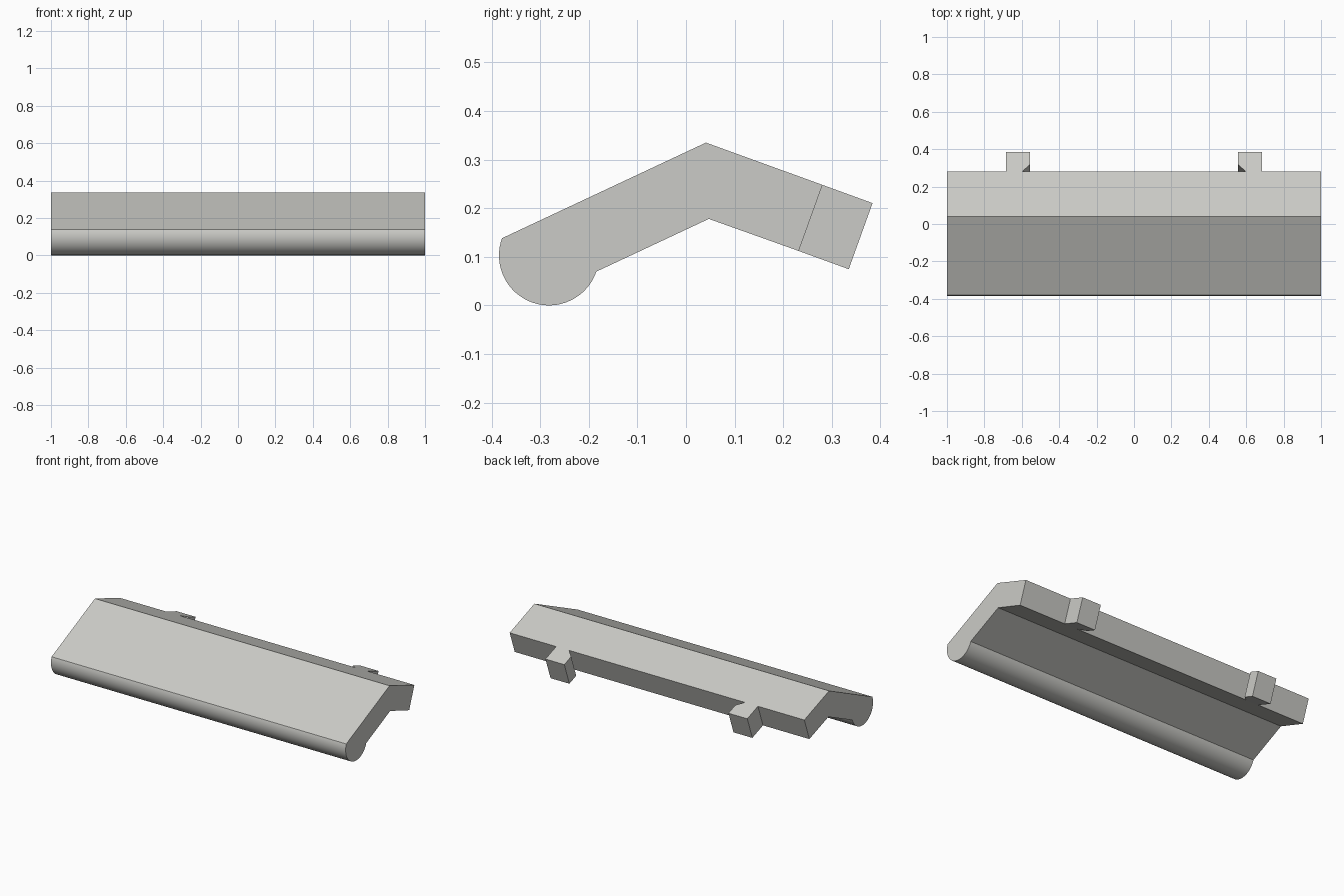
import bpy
import bmesh
import math
from mathutils import Vector

if "Cube" in bpy.data.objects:
    bpy.data.objects.remove(bpy.data.objects["Cube"])

grey = bpy.data.materials.new("warm_grey")
grey.diffuse_color = (0.60, 0.60, 0.57, 1)
grey.use_nodes = True
grey.node_tree.nodes["Principled BSDF"].inputs["Base Color"].default_value = grey.diffuse_color


def prism(name, base, offset):
    """Sweep a closed outline along an offset vector into a solid."""
    bm = bmesh.new()
    a = [bm.verts.new(p) for p in base]
    b = [bm.verts.new(Vector(p) + Vector(offset)) for p in base]
    n = len(a)
    bm.faces.new(a)
    bm.faces.new(b[::-1])
    for i in range(n):
        j = (i + 1) % n
        bm.faces.new((a[i], b[i], b[j], a[j]))
    bmesh.ops.recalc_face_normals(bm, faces=bm.faces)
    mesh = bpy.data.meshes.new(name)
    bm.to_mesh(mesh)
    bm.free()
    mesh.materials.append(grey)
    obj = bpy.data.objects.new(name, mesh)
    bpy.context.collection.objects.link(obj)
    return obj


# Bent bar with a rounded bead along its front edge (y, z profile)
cy, cz, r = -0.282, 0.103, 0.103
a0, a1, steps = math.radians(160), math.radians(341), 32
bead = [(cy + r * math.cos(a0 + (a1 - a0) * i / steps),
         cz + r * math.sin(a0 + (a1 - a0) * i / steps)) for i in range(steps + 1)]
profile = bead + [(0.047, 0.178), (0.232, 0.112), (0.281, 0.248), (0.041, 0.335)]
bar = prism("bent_bar", [(-1, y, z) for y, z in profile], (2, 0, 0))
bpy.context.view_layer.objects.active = bar
bar.select_set(True)
bpy.ops.object.shade_smooth_by_angle(angle=math.radians(20))

# Two rear tabs, each with a chamfered notch at the inner root corner
along = Vector((0, 0.103, -0.0375))
root = Vector((0, 0.281, 0.248))
down = (0, -0.049, -0.136)
outline = [(0.685, 0), (0.685, 1), (0.557, 1), (0.557, 0.36), (0.597, 0)]
for side, label in ((-1, "left"), (1, "right")):
    top = [root + along * s + Vector((side * x, 0, 0)) for x, s in outline]
    prism(label + "_tab", top, down)
